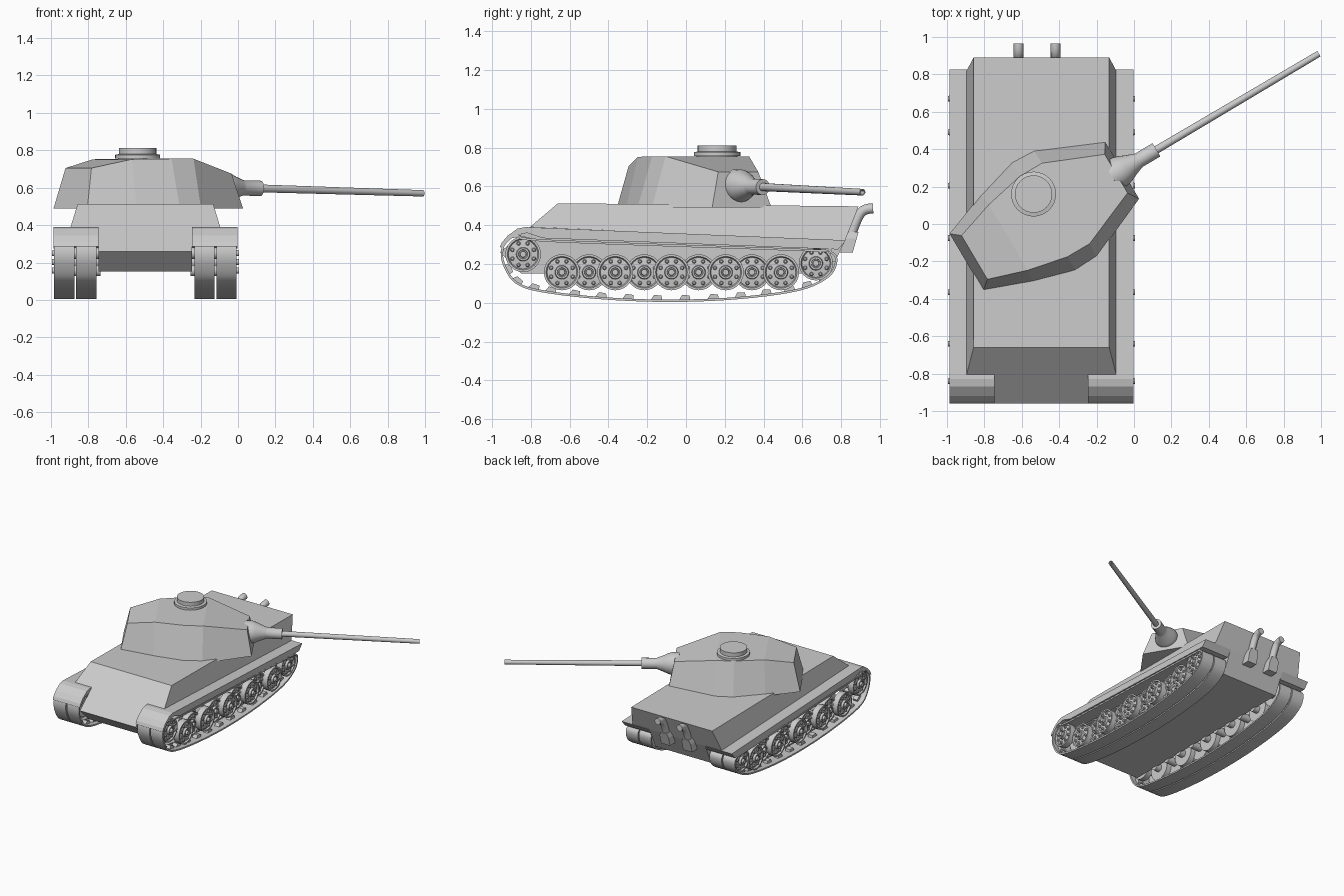
import bpy
import bmesh
from math import pi, cos, sin, radians
from mathutils import Matrix, Vector

cube = bpy.data.objects.get("Cube")
if cube:
    bpy.data.objects.remove(cube, do_unlink=True)

grey = bpy.data.materials.new("armour_grey")
grey.use_nodes = True
grey.diffuse_color = (0.6, 0.6, 0.6, 1)
grey.node_tree.nodes["Principled BSDF"].inputs["Base Color"].default_value = (0.6, 0.6, 0.6, 1)

CX = -0.495  # hull centre line


def finish(name, bm, smooth=False):
    bmesh.ops.recalc_face_normals(bm, faces=bm.faces[:])
    mesh = bpy.data.meshes.new(name)
    bm.to_mesh(mesh)
    bm.free()
    mesh.materials.append(grey)
    if smooth:
        mesh.shade_smooth()
        mesh.set_sharp_from_angle(angle=radians(35))
    obj = bpy.data.objects.new(name, mesh)
    bpy.context.collection.objects.link(obj)
    return obj


def loft(bm, rings, caps=True, closed=False):
    """Skin a list of equally long point rings."""
    vs = [[bm.verts.new(p) for p in ring] for ring in rings]
    n = len(vs[0])
    pairs = list(zip(vs, vs[1:])) + ([(vs[-1], vs[0])] if closed else [])
    for a, b in pairs:
        for i in range(n):
            j = (i + 1) % n
            bm.faces.new((a[i], a[j], b[j], b[i]))
    if caps and not closed:
        bm.faces.new(vs[0])
        bm.faces.new(vs[-1])


def lathe(bm, profile, matrix, n=24):
    """Revolve (height, radius) points about the local z axis."""
    loft(bm, [[matrix @ Vector((r * cos(2 * pi * i / n), r * sin(2 * pi * i / n), h))
               for i in range(n)] for h, r in profile])


def prism(bm, profile, x0, x1):
    loft(bm, [[(x, y, z) for y, z in profile] for x in (x0, x1)])


def spline(points, steps, closed=True):
    """Catmull-Rom curve through the points."""
    pts = [Vector(p) for p in points]
    n = len(pts)
    out = []
    for i in range(n if closed else n - 1):
        a, b, c, d = [pts[k % n] if closed else pts[min(max(k, 0), n - 1)]
                      for k in range(i - 1, i + 3)]
        for s in range(steps):
            t = s / steps
            out.append(0.5 * (2 * b + (c - a) * t + (2 * a - 5 * b + 4 * c - d) * t * t
                              + (3 * b - a - 3 * c + d) * t ** 3))
    return out if closed else out + [pts[-1]]


# Upper hull with sloped sides
bm = bmesh.new()
top = [(-0.66, 0.513), (0.89, 0.497)]
low = [(-0.805, 0.39), (0.82, 0.32)]
loft(bm, [[(CX - h, f[0], f[1]), (CX + h, f[0], f[1]), (CX + h, b[0], b[1]), (CX - h, b[0], b[1])]
          for h, (f, b) in ((0.40, low), (0.3625, top))])
finish("upper_hull", bm)

# Lower hull tub
bm = bmesh.new()
prism(bm, [(-0.805, 0.39), (-0.96, 0.26), (-0.85, 0.152), (0.74, 0.152), (0.82, 0.32)],
      CX - 0.25, CX + 0.25)
finish("lower_hull", bm)

# Running gear data
track_path = [(-0.955, 0.26), (-0.94, 0.185), (-0.88, 0.10), (-0.75, 0.055), (-0.44, 0.018),
              (-0.08, 0.004), (0.28, 0.019), (0.585, 0.062), (0.735, 0.13), (0.78, 0.21),
              (0.75, 0.265), (0.60, 0.278), (-0.70, 0.325), (-0.86, 0.35), (-0.93, 0.325)]
belt = spline(track_path, 5)
fender = [(-0.96, 0.285), (-0.95, 0.31), (-0.92, 0.345), (-0.87, 0.382), (-0.83, 0.39),
          (0.825, 0.322), (0.785, 0.275), (-0.74, 0.333), (-0.82, 0.36), (-0.89, 0.345), (-0.94, 0.29)]
road_wheels = [-0.64, -0.50, -0.365, -0.215, -0.075, 0.065, 0.205, 0.34, 0.49]
wheels = [(y, 0.157, 0.093, 0.0 if i % 2 == 0 else 0.04) for i, y in enumerate(road_wheels)]
wheels += [(-0.84, 0.25, 0.092, 0.0), (0.67, 0.203, 0.088, 0.0)]


def normal_at(path, i):
    t = (path[(i + 1) % len(path)] - path[i - 1]).normalized()
    return Vector((-t.y, t.x))  # towards the inside of the loop


def wheel(name, side, y, z, r, inset):
    bm = bmesh.new()
    m = Matrix.Translation((CX, y, z)) @ Matrix.Rotation(side * pi / 2, 4, 'Y')
    face = 0.475 - inset
    # Outer dished disc with hub
    lathe(bm, [(face - 0.045, r), (face + 0.004, r), (face + 0.004, r * 0.88), (face - 0.008, r * 0.82),
               (face - 0.004, 0.036), (face + 0.013, 0.033), (face + 0.013, 0.024),
               (face + 0.006, 0.022), (face + 0.006, 0.017), (face + 0.025, 0.015)], m)
    # Inner disc and axle
    lathe(bm, [(0.285 + inset, r * 0.6), (0.285 + inset, r), (0.33 + inset, r), (0.33 + inset, r * 0.6)], m)
    lathe(bm, [(0.24, 0.03), (face - 0.02, 0.03)], m, 12)
    # Bolt ring
    for k in range(8):
        a = 2 * pi * (k + 0.5) / 8
        spot = m @ Matrix.Translation((0.06 * cos(a), 0.06 * sin(a), face - 0.01))
        lathe(bm, [(0, 0.011), (0.012, 0.01), (0.016, 0.006)], spot, 8)
    finish(name, bm, True)


for side, label in ((1, "left"), (-1, "right")):
    # Fender with side skirt
    bm = bmesh.new()
    prism(bm, fender, CX + side * 0.25, CX + side * 0.4925)
    finish(label + "_fender", bm)

    # Twin track bands
    bm = bmesh.new()
    for x0, x1 in ((0.262, 0.37), (0.38, 0.488)):
        rings = []
        for i, p in enumerate(belt):
            q = p + normal_at(belt, i) * 0.012
            rings.append([(CX + side * x, v.x, v.y) for x, v in ((x0, p), (x1, p), (x1, q), (x0, q))])
        loft(bm, rings, closed=True)
    finish(label + "_track", bm, True)

    # Guide horns on the lower run
    bm = bmesh.new()
    run = [p for p in belt]
    travelled, last = 0.0, run[0]
    for i in range(1, 50):
        travelled += (run[i] - last).length
        last = run[i]
        if travelled < 0.085:
            continue
        travelled = 0.0
        n = normal_at(run, i)
        t = Vector((n.y, -n.x))
        quad = [run[i] + t * a + n * b for a, b in
                ((-0.03, 0.008), (0.03, 0.008), (0.026, 0.032), (-0.012, 0.036))]
        for x in (0.32, 0.43):
            prism(bm, [(v.x, v.y) for v in quad], CX + side * (x - 0.02), CX + side * (x + 0.02))
    finish(label + "_track_horns", bm)

    for i, (y, z, r, inset) in enumerate(wheels):
        wheel(f"{label}_wheel_{i + 1}", side, y, z, r, inset)

# Exhaust stacks
for x, label in ((-0.617, "right"), (-0.42, "left")):
    bm = bmesh.new()
    loft(bm, [[(x + sx * w, y0 + d, z) for sx, d in ((-1, 0), (1, 0), (1, 0.065), (-1, 0.065))]
              for z, y0, w in ((0.26, 0.795, 0.04), (0.33, 0.815, 0.04), (0.365, 0.825, 0.028))])
    finish(label + "_exhaust_box", bm)
    bm = bmesh.new()
    path = spline([(0.845, 0.33), (0.873, 0.41), (0.90, 0.462), (0.93, 0.482), (0.965, 0.486)], 3, False)
    rings = []
    for i, p in enumerate(path):
        t = (path[min(i + 1, len(path) - 1)] - path[max(i - 1, 0)]).normalized()
        rings.append([(x + 0.026 * cos(a), p.x - t.y * 0.026 * sin(a), p.y + t.x * 0.026 * sin(a))
                      for a in (2 * pi * k / 12 for k in range(12))])
    loft(bm, rings)
    finish(label + "_exhaust_pipe", bm, True)

# Turret, turned towards the rear left
turn = Matrix.Translation((-0.5, 0.03, 0)) @ Matrix.Rotation(radians(30.6), 4, 'Z')
base = [(-0.46, 0.177, 0.49), (-0.209, 0.271, 0.49), (0.02, 0.337, 0.49), (0.155, 0.331, 0.49), (0.507, 0.178, 0.49)]
roof = [(-0.41, 0.136, 0.705), (-0.2, 0.204, 0.752), (0.02, 0.25, 0.755), (0.157, 0.25, 0.755), (0.47, 0.12, 0.675)]
bm = bmesh.new()
loops = []
for half in (base, roof):
    ring = half + [(u, -v, z) for u, v, z in reversed(half)]
    loops.append([bm.verts.new(turn @ Vector(p)) for p in ring])
lo, hi = loops
n = len(lo)
for i in range(n):
    bm.faces.new((lo[i], lo[(i + 1) % n], hi[(i + 1) % n], hi[i]))
bm.faces.new(lo)
for i in range(len(roof) - 1):
    bm.faces.new((hi[i], hi[i + 1], hi[n - 2 - i], hi[n - 1 - i]))
finish("turret", bm)

# Commander's cupola
bm = bmesh.new()
lathe(bm, [(0.72, 0.105), (0.757, 0.105), (0.757, 0.12), (0.776, 0.12), (0.78, 0.1), (0.812, 0.1)],
      Matrix.Translation((-0.537, 0.16, 0)), 32)
finish("cupola", bm, True)

# Mantlet and gun barrel, drooping slightly
aim = turn @ Matrix.Translation((0, 0, 0.615)) @ Matrix.Rotation(pi / 2 + 0.026, 4, 'Y')
bm = bmesh.new()
lathe(bm, [(0.44, 0.085), (0.495, 0.085), (0.525, 0.076), (0.56, 0.06), (0.60, 0.045), (0.61, 0.041),
           (0.72, 0.041), (0.72, 0.02)], aim)
finish("mantlet", bm, True)
bm = bmesh.new()
lathe(bm, [(0.70, 0.021), (1.73, 0.017), (1.73, 0.011), (1.69, 0.011)], aim, 16)
finish("gun_barrel", bm, True)
